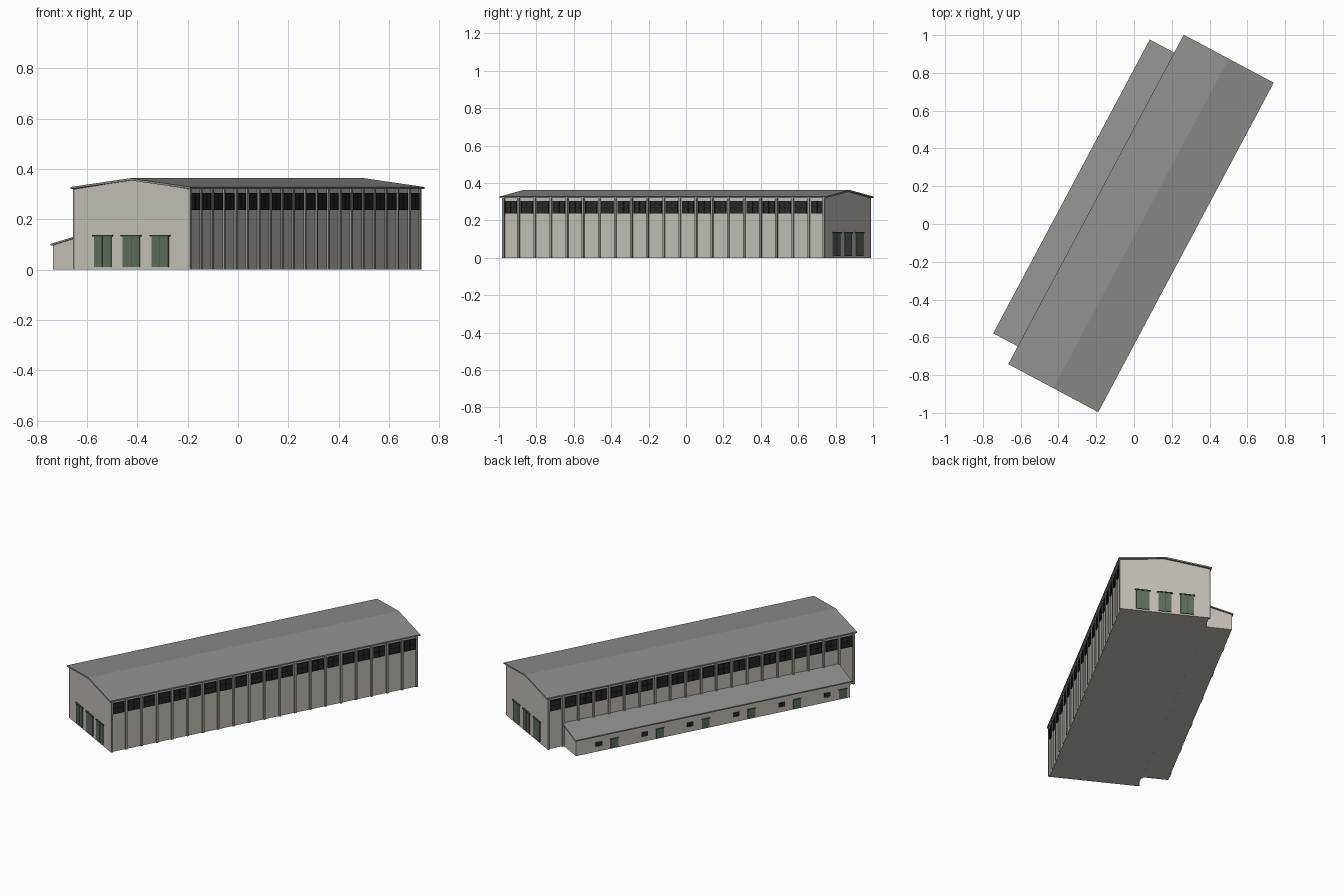
import bpy
import bmesh
from math import radians
from mathutils import Matrix, Vector

cube = bpy.data.objects.get("Cube")
if cube:
    bpy.data.objects.remove(cube, do_unlink=True)

# The hall stands turned on the ground: local y runs along it, local x across it
PLACE = Matrix.Translation((0.037, 0.003, 0)) @ Matrix.Rotation(radians(-28.05), 4, "Z")


def material(name, rgb):
    mat = bpy.data.materials.new(name)
    mat.use_nodes = True
    mat.diffuse_color = (*rgb, 1)
    mat.node_tree.nodes["Principled BSDF"].inputs["Base Color"].default_value = (*rgb, 1)
    return mat


PLASTER = material("pale plaster", (0.56, 0.53, 0.48))
PILLAR = material("grey pillar", (0.33, 0.32, 0.29))
ROOFING = material("grey roofing", (0.27, 0.27, 0.265))
GREEN = material("grey green door", (0.11, 0.15, 0.11))
DARK_GREEN = material("dark green frame", (0.055, 0.075, 0.055))
GLASS = material("dark glass", (0.022, 0.021, 0.023))
FRAME = material("black window frame", (0.012, 0.012, 0.012))


def finish(name, bm, mat):
    bmesh.ops.recalc_face_normals(bm, faces=bm.faces)
    mesh = bpy.data.meshes.new(name)
    bm.to_mesh(mesh)
    bm.free()
    mesh.materials.append(mat)
    obj = bpy.data.objects.new(name, mesh)
    obj.matrix_world = PLACE
    bpy.context.collection.objects.link(obj)
    return obj


def extrude_profile(name, profile, half_length, mat):
    """Extrude an (x, z) outline along the hall."""
    bm = bmesh.new()
    face = bm.faces.new([bm.verts.new((x, -half_length, z)) for x, z in profile])
    out = bmesh.ops.extrude_face_region(bm, geom=[face])
    moved = [g for g in out["geom"] if isinstance(g, bmesh.types.BMVert)]
    bmesh.ops.translate(bm, verts=moved, vec=(0, 2 * half_length, 0))
    return finish(name, bm, mat)


def boxes(name, items, mat):
    """Join boxes given as (low corner, high corner)."""
    bm = bmesh.new()
    for low, high in items:
        a, b = Vector(low), Vector(high)
        size = Matrix.Diagonal((*[abs(c) for c in b - a], 1))
        bmesh.ops.create_cube(bm, size=1, matrix=Matrix.Translation((a + b) / 2) @ size)
    return finish(name, bm, mat)


def on_side(side, wall, y, width, z0, z1, depth):
    """Plate on a long wall, side = -1 or 1."""
    return ((side * (wall - 0.002), y - width / 2, z0),
            (side * (wall + depth), y + width / 2, z1))


def on_end(end, x, width, z0, z1, depth):
    """Plate on a gable wall, end = -1 or 1."""
    return ((x - width / 2, end * (HALF_L - 0.002), z0),
            (x + width / 2, end * (HALF_L + depth), z1))


HALF_W, HALF_L = 0.256, 0.977
EAVE, RIDGE = 0.32, 0.355
BAYS = 20
PITCH = 2 * HALF_L / BAYS

# Main hall and its gabled roof slab
extrude_profile("hall_walls", [(-HALF_W, 0), (HALF_W, 0), (HALF_W, EAVE),
                               (0, RIDGE), (-HALF_W, EAVE)], HALF_L, PLASTER)
R = 0.27
extrude_profile("hall_roof", [(-R, 0.32), (0, 0.354), (R, 0.32),
                              (R, 0.328), (0, 0.363), (-R, 0.328)], 0.988, ROOFING)

# Lean-to annex along one long wall
LEAN = 0.41
extrude_profile("annex_walls", [(-HALF_W, 0), (-HALF_W, 0.138),
                                (-LEAN, 0.097), (-LEAN, 0)], 0.873, PLASTER)
extrude_profile("annex_roof", [(-HALF_W, 0.138), (-HALF_W, 0.145),
                               (-0.417, 0.102), (-0.417, 0.095)], 0.881, ROOFING)

# Pillars and high windows in every bay of both long walls
pillars, panes, bars = [], [], []
for side in (-1, 1):
    for i in range(BAYS + 1):
        y = -HALF_L + i * PITCH
        y = max(-HALF_L + 0.006, min(HALF_L - 0.006, y))
        pillars.append(on_side(side, HALF_W, y, 0.012, 0, EAVE, 0.008))
    for i in range(BAYS):
        y = -HALF_L + (i + 0.5) * PITCH
        panes.append(on_side(side, HALF_W, y, 0.072, 0.238, 0.302, 0.003))
        for k in (-1, 0, 1):
            bars.append(on_side(side, HALF_W, y + k * 0.034, 0.004, 0.236, 0.304, 0.006))
        for z in (0.238, 0.270, 0.302):
            bars.append(on_side(side, HALF_W, y, 0.072, z - 0.002, z + 0.002, 0.005))
boxes("wall_pillars", pillars, PILLAR)
boxes("high_windows", panes, GLASS)
boxes("high_window_bars", bars, FRAME)

# Three double doors with lintels on each gable wall
leaves, trims = [], []
for end in (-1, 1):
    for k in (-1, 0, 1):
        x = k * 0.129
        for s in (-1, 1):
            leaves.append(on_end(end, x + s * 0.0195, 0.037, 0.01, 0.132, 0.005))
        trims.append(on_end(end, x, 0.004, 0.01, 0.132, 0.003))
        trims.append(on_end(end, x, 0.09, 0.131, 0.137, 0.008))
boxes("gable_doors", leaves, GREEN)
boxes("gable_door_trim", trims, DARK_GREEN)

# Small windows and doors along the annex
doors, lintels, small, small_bars = [], [], [], []
for i in range(6):
    y = 0.873 * (1 - (2 * i + 1) / 6)
    small.append(on_side(-1, LEAN, y, 0.04, 0.033, 0.06, 0.003))
    small_bars.append(on_side(-1, LEAN, y, 0.003, 0.032, 0.061, 0.005))
    doors.append(on_side(-1, LEAN, y - 0.098, 0.048, 0.003, 0.06, 0.004))
    lintels.append(on_side(-1, LEAN, y - 0.098, 0.054, 0.06, 0.063, 0.006))
boxes("annex_windows", small, GLASS)
boxes("annex_window_bars", small_bars, FRAME)
boxes("annex_doors", doors, GREEN)
boxes("annex_lintels", lintels, DARK_GREEN)
